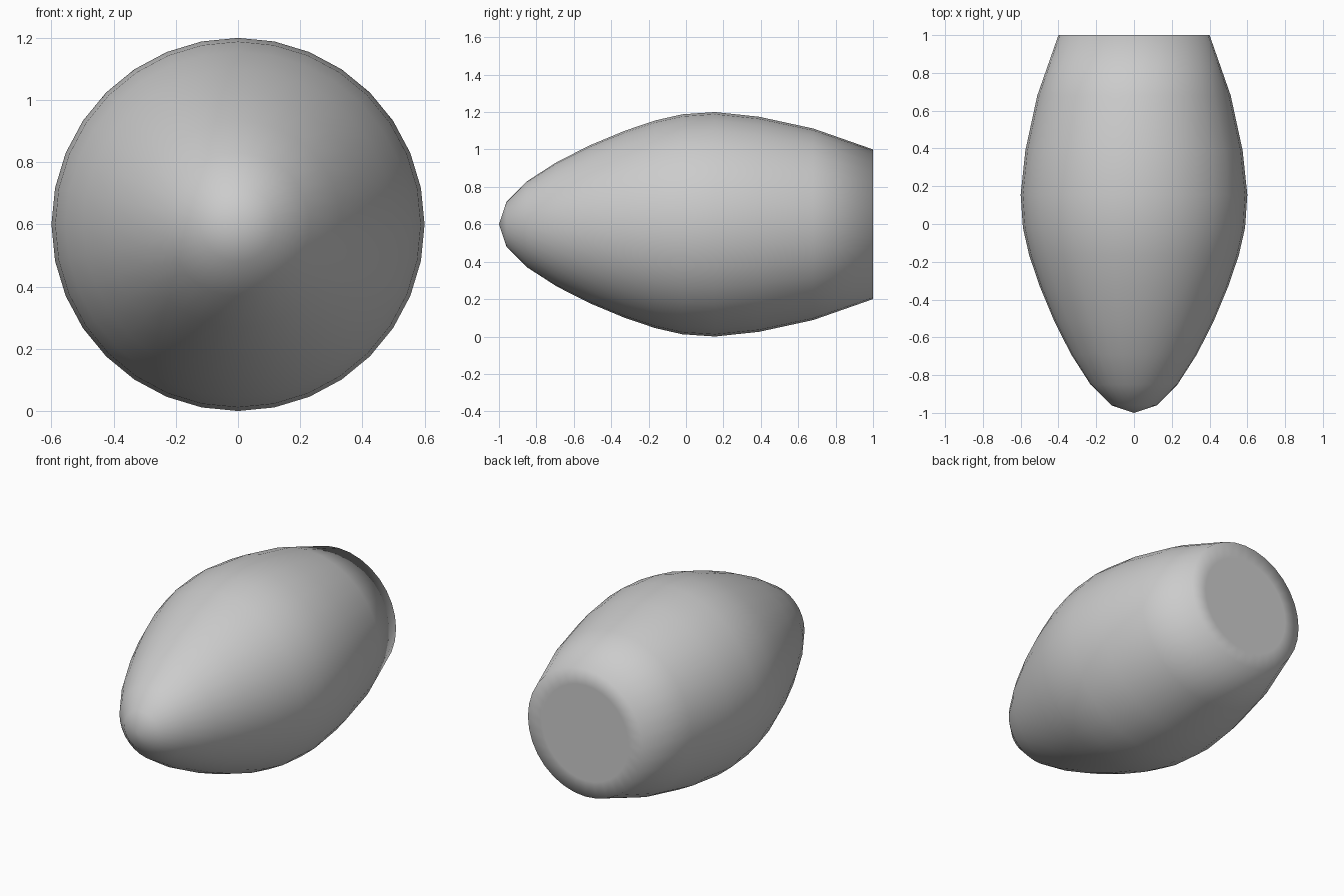
import bpy, bmesh, math

if "Cube" in bpy.data.objects:
    bpy.data.objects.remove(bpy.data.objects["Cube"])

# Half profile: (position along y, radius), nose to flat rear
profile = [(-1, 0), (-0.96, 0.12), (-0.85, 0.23), (-0.69, 0.333), (-0.51, 0.424),
           (-0.33, 0.499), (-0.165, 0.555), (-0.02, 0.588), (0.155, 0.6),
           (0.39, 0.575), (0.68, 0.512), (1, 0.4), (1, 0.3)]
SIDES = 32

# Turned body: spin the profile about the y axis
bm = bmesh.new()
verts = [bm.verts.new((0, y, r)) for y, r in profile]
edges = [bm.edges.new(p) for p in zip(verts, verts[1:])]
bmesh.ops.spin(bm, geom=verts + edges, cent=(0, 0, 0), axis=(0, 1, 0),
               angle=math.tau, steps=SIDES)
bmesh.ops.remove_doubles(bm, verts=bm.verts, dist=1e-4)

# Rear cap
bmesh.ops.holes_fill(bm, edges=[e for e in bm.edges if e.is_boundary], sides=0)
bmesh.ops.recalc_face_normals(bm, faces=bm.faces)
for f in bm.faces:
    f.smooth = True

mesh = bpy.data.meshes.new("body")
bm.to_mesh(mesh)
bm.free()
body = bpy.data.objects.new("body", mesh)
body.location.z = 0.6
bpy.context.collection.objects.link(body)
